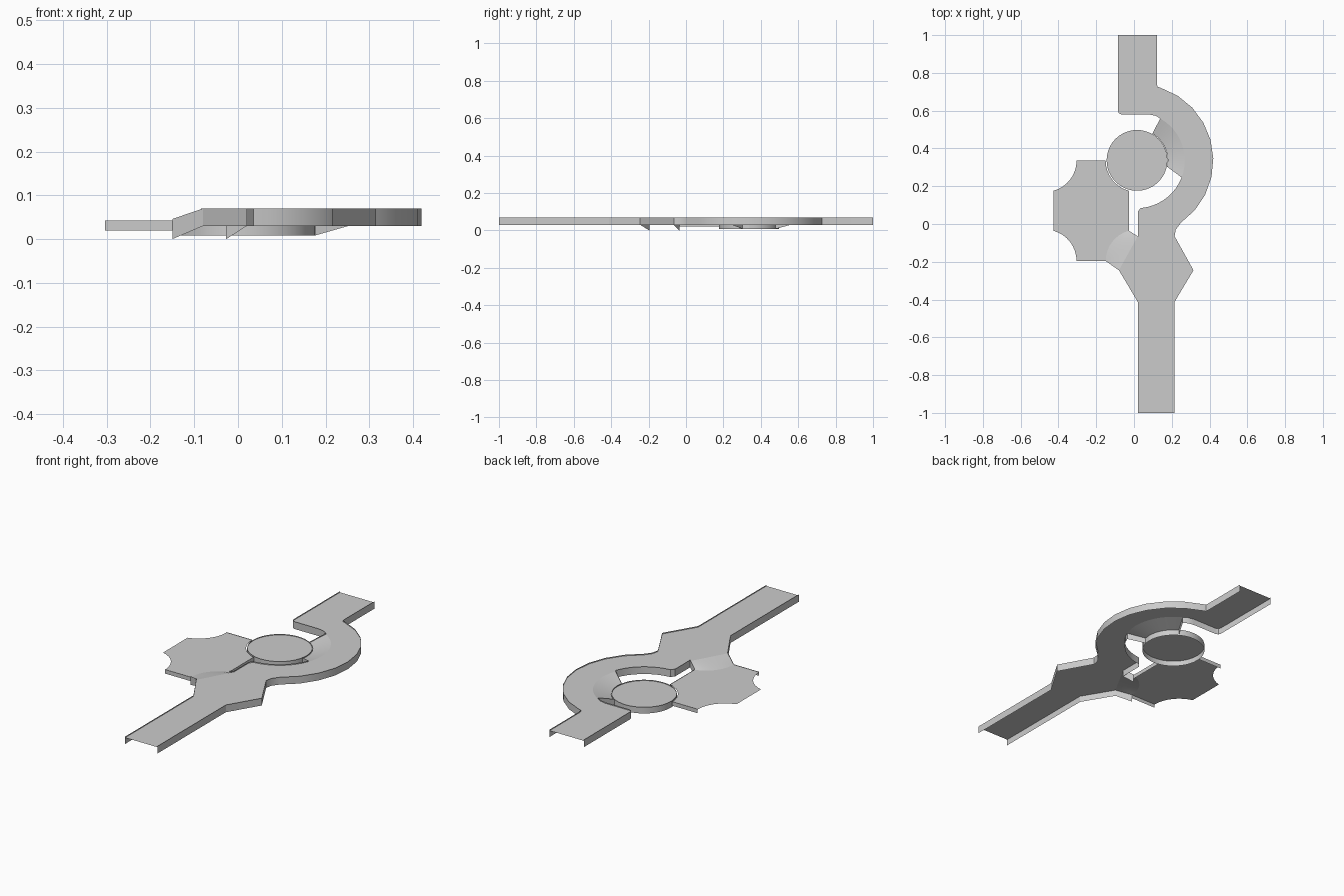
import bpy, bmesh
from math import radians, cos, sin

cube = bpy.data.objects.get("Cube")
if cube:
    bpy.data.objects.remove(cube, do_unlink=True)

grey = bpy.data.materials.new("plain_grey")
grey.use_nodes = True
colour = (0.6, 0.6, 0.6, 1)
grey.diffuse_color = colour
grey.node_tree.nodes["Principled BSDF"].inputs["Base Color"].default_value = colour

DISC = (0.016, 0.337)      # centre of the round plate and of the curved road
HUB = (-0.227, 0.07)       # centre of the notched platform
HALF = (0.243, 0.266)      # offset from the platform centre to its notch centres
NOTCH = 0.166


def arc(centre, r, start, end, n):
    """Points along a circular arc, angles in degrees."""
    angles = [radians(start + (end - start) * i / n) for i in range(n + 1)]
    return [(centre[0] + r * cos(a), centre[1] + r * sin(a)) for a in angles]


def finish(name, bm):
    mesh = bpy.data.meshes.new(name)
    bm.to_mesh(mesh)
    bm.free()
    mesh.shade_smooth()
    mesh.set_sharp_from_angle(angle=radians(30))
    mesh.materials.append(grey)
    obj = bpy.data.objects.new(name, mesh)
    bpy.context.collection.objects.link(obj)


def wall(bm, low, high):
    """Thin skirt between two matching 3D paths."""
    a = [bm.verts.new(p) for p in low]
    b = [bm.verts.new(p) for p in high]
    for i in range(len(a) - 1):
        bm.faces.new((a[i], a[i + 1], b[i + 1], b[i]))


def deck(name, runs, bottom, floor, rim):
    """Flat floor with skirts; runs are (points, has_skirt), counter-clockwise."""
    bm = bmesh.new()
    outline = []
    for points, skirt in runs:
        for p in points:
            if not any(abs(p[0] - q[0]) + abs(p[1] - q[1]) < 0.001 for q in outline):
                outline.append(p)
        if skirt:
            wall(bm, [(x, y, bottom) for x, y in points], [(x, y, rim) for x, y in points])
    face = bm.faces.new([bm.verts.new((x, y, floor)) for x, y in outline])
    face.normal_update()
    if face.normal.z < 0:
        face.normal_flip()
    bmesh.ops.triangulate(bm, faces=[face])
    finish(name, bm)


def ramp(name, low, high, bottoms, floors, rims, steps=4):
    """Sloped floor between two plan curves, with a skirt on each side."""
    bm = bmesh.new()

    def row(k, levels):
        t = k / steps
        z = levels[0] + (levels[1] - levels[0]) * t
        return [(p[0] + (q[0] - p[0]) * t, p[1] + (q[1] - p[1]) * t, z)
                for p, q in zip(low, high)]

    rows = [[bm.verts.new(p) for p in row(k, floors)] for k in range(steps + 1)]
    for a, b in zip(rows, rows[1:]):
        for i in range(len(a) - 1):
            f = bm.faces.new((a[i], a[i + 1], b[i + 1], b[i]))
            f.normal_update()
            if f.normal.z < 0:
                f.normal_flip()
    for side in (0, -1):
        wall(bm, [row(k, bottoms)[side] for k in range(steps + 1)],
             [row(k, rims)[side] for k in range(steps + 1)])
    finish(name, bm)


# Road: straight, hexagonal widening, curve, straight; open at ends and ramps
right_side = [(0.215, -1), (0.215, -0.412), (0.315, -0.245), (0.215, -0.065), (0.221, -0.03)]
right_side += arc(DISC, 0.404, -55, 72, 9) + [(0.124, 0.727), (0.122, 0.74), (0.122, 1)]
back_left = [(-0.085, 1), (-0.085, 0.6), (-0.08, 0.586), (-0.065, 0.58),
             (0.08, 0.58), (0.115, 0.573)] + arc(DISC, 0.253, 61, 60, 1)[:1]
ramp_mouth = arc(DISC, 0.253, 61, -21, 12)
inner_side = arc(DISC, 0.253, -21, -77, 8) + [(0.035, 0.084), (0.02, 0.065), (0.02, -0.065)]
front_left = [(-0.08, -0.245), (0.02, -0.412), (0.02, -1)]
deck("road", [(right_side, True), (back_left, True), (ramp_mouth, False),
              (inner_side, True), (front_left, True)], 0.03, 0.064, 0.07)

# Notched platform: a rectangle with four round bites, skirts on three sides
runs = []
corners = [(1, -1, 180, 90), (1, 1, 270, 180), (-1, 1, 360, 270), (-1, -1, 90, 0)]
bites = []
for sx, sy, a0, a1 in corners:
    centre = (HUB[0] + sx * HALF[0], HUB[1] + sy * HALF[1])
    trim = 15              # the bites stop short on the two long sides
    start = a0 + (trim if a0 in (270,) else 0) - (0 if a0 in (180, 270, 360) else trim)
    if a0 == 270:
        start = 270 - trim
    if a0 == 90:
        start = 90 - trim
    end = a1 + (trim if a1 in (90, 270) else 0)
    bites.append(arc(centre, NOTCH, start, end, 8))
for i, bite in enumerate(bites):
    runs.append((bite, False))
    runs.append(([bite[-1], bites[(i + 1) % 4][0]], i != 2))
deck("platform", runs, 0.02, 0.04, 0.042)

# Round plate with a full rim
deck("round_plate", [(arc(DISC, 0.161, 0, 360, 40), True)], 0.008, 0.037, 0.042)

# Ramps joining the road to the plate and the platform
ramp("plate_ramp", arc(DISC, 0.163, -12, 60, 12), ramp_mouth[::-1],
     (0.008, 0.03), (0.038, 0.064), (0.043, 0.07))
edge = [(-0.08 + 0.1 * i / 8, -0.245 + 0.18 * i / 8) for i in range(9)]
ramp("platform_ramp", bites[0], edge, (0.0, 0.03), (0.04, 0.064), (0.046, 0.07))
